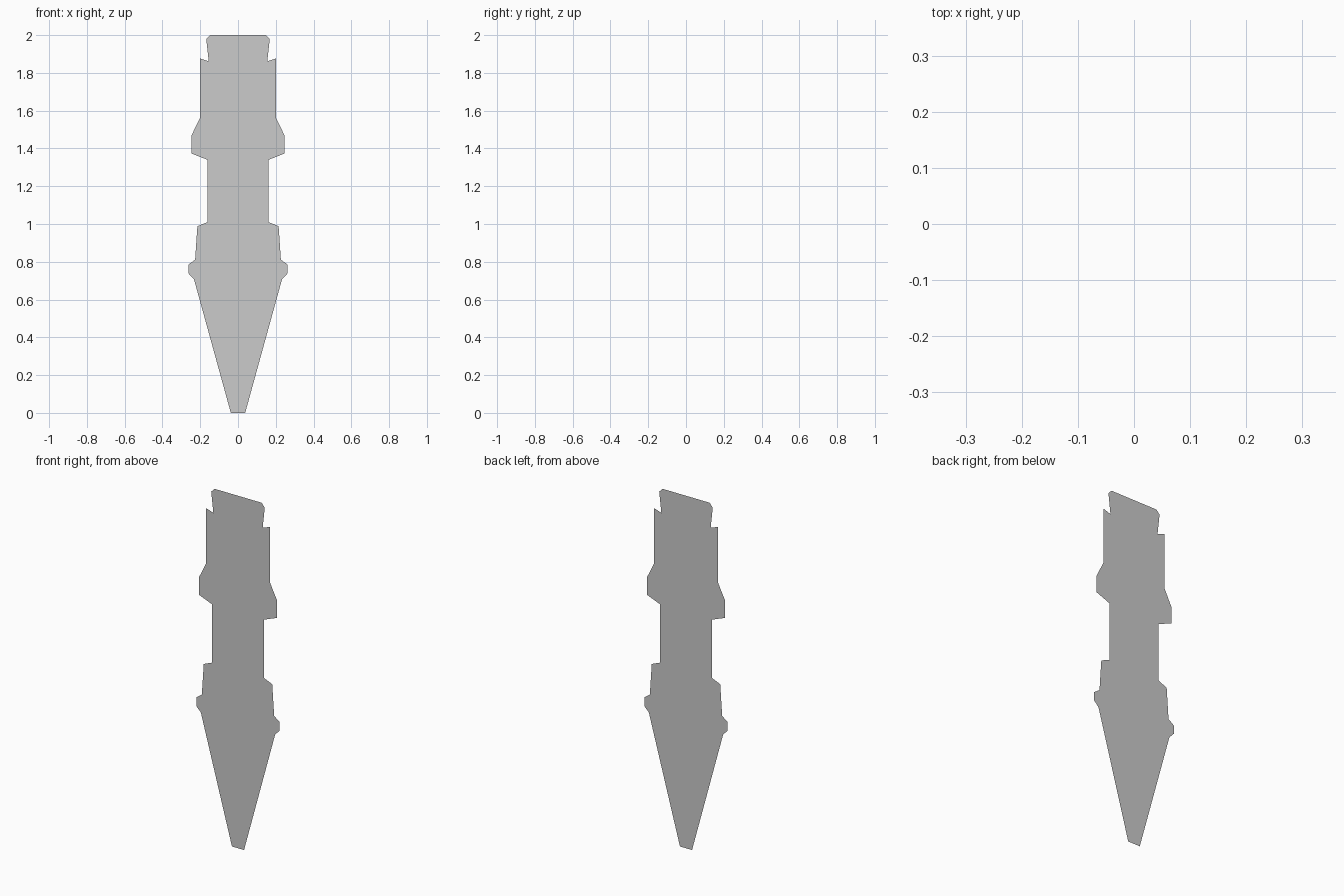
import bpy

if "Cube" in bpy.data.objects:
    bpy.data.objects.remove(bpy.data.objects["Cube"])

def flat_panel(name, points, y=0.0):
    """Single flat sheet in the xz plane, facing the front."""
    mesh = bpy.data.meshes.new(name)
    mesh.from_pydata([(x, y, z) for x, z in points], [], [range(len(points))])
    obj = bpy.data.objects.new(name, mesh)
    bpy.context.collection.objects.link(obj)
    return obj

# right half of the blade silhouette, bottom to top
half = [(0.038, 0), (0.233, 0.707), (0.262, 0.738), (0.262, 0.786),
        (0.227, 0.811), (0.215, 0.988), (0.162, 1.01), (0.162, 1.34),
        (0.246, 1.373), (0.246, 1.47), (0.2, 1.563), (0.2, 1.876),
        (0.155, 1.861), (0.168, 1.978), (0.148, 2.0)]
flat_panel("blade_sheet", half + [(-x, z) for x, z in reversed(half)])

# narrow centre strips lying just in front of the sheet
for name, z0, z1 in (("lower_strip", 0.01, 0.997), ("upper_strip", 1.334, 1.88)):
    w = 0.017
    flat_panel(name, [(-w, z0), (w, z0), (w, z1), (-w, z1)], -0.002)
